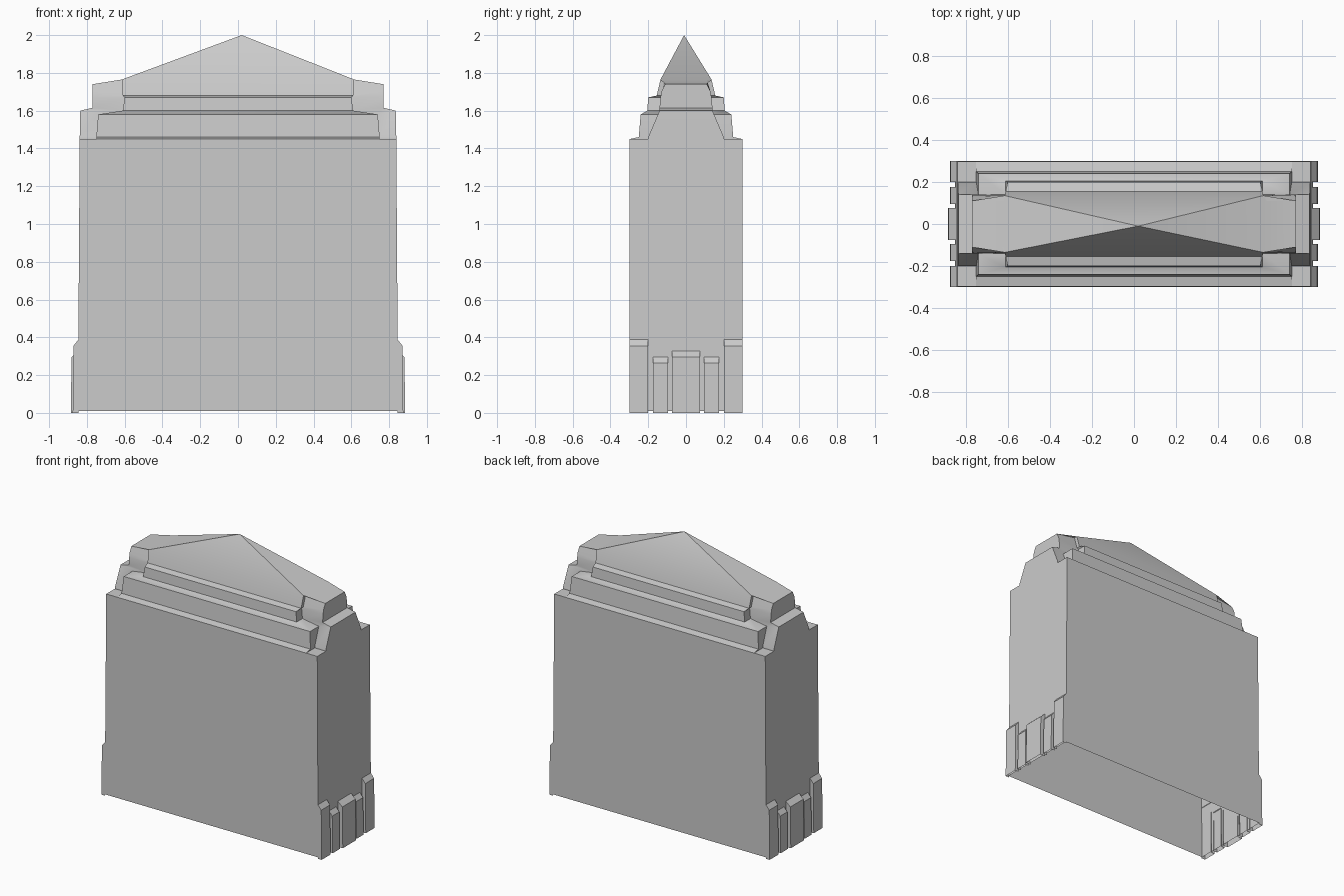
import bpy, bmesh

if "Cube" in bpy.data.objects:
    bpy.data.objects.remove(bpy.data.objects["Cube"])

stone = bpy.data.materials.new("pale grey stone")
stone.diffuse_color = (0.6, 0.6, 0.6, 1)
stone.use_nodes = True
stone.node_tree.nodes["Principled BSDF"].inputs["Base Color"].default_value = stone.diffuse_color


def finish(bm, name):
    bmesh.ops.recalc_face_normals(bm, faces=bm.faces[:])
    me = bpy.data.meshes.new(name)
    bm.to_mesh(me)
    bm.free()
    me.materials.append(stone)
    ob = bpy.data.objects.new(name, me)
    bpy.context.collection.objects.link(ob)
    bpy.context.view_layer.objects.active = ob
    ob.select_set(True)
    bpy.ops.object.shade_smooth_by_angle(angle=0.6)
    ob.select_set(False)
    return ob


def cross(bm, xo, yi, xi, yo, z, zend=None):
    """Cross-shaped plan ring: arms xo by yi along x, xi by yo along y."""
    ze = z if zend is None else zend
    quarter = [(xo, yi, ze), (xi, yi, z), (xi, yo, z)]
    pts = quarter + [(-x, y, h) for x, y, h in quarter[::-1]]
    pts += [(-x, -y, h) for x, y, h in pts]
    return [bm.verts.new(p) for p in pts]


def loft(bm, a, b):
    n = len(a)
    for i in range(n):
        j = (i + 1) % n
        bm.faces.new((a[i], a[j], b[j], b[i]))


# Main hall walls: four sides, open underneath
bm = bmesh.new()


def rect(x, y, z):
    return [bm.verts.new(p) for p in ((x, y, z), (-x, y, z), (-x, -y, z), (x, -y, z))]


low, mid, top = rect(0.85, 0.30, 0.01), rect(0.845, 0.30, 0.40), rect(0.838, 0.298, 1.45)
loft(bm, low, mid)
loft(bm, mid, top)
finish(bm, "hall_walls")

# Stepped upper storeys with projecting ends, rising to a pointed roof
bm = bmesh.new()
tiers = [
    (0.838, 0.20, 0.75, 0.298, 1.45, 1.45),
    (0.838, 0.20, 0.75, 0.25, 1.46, 1.46),
    (0.835, 0.14, 0.74, 0.24, 1.58, 1.60),
    (0.77, 0.14, 0.61, 0.205, 1.60, 1.615),
    (0.77, 0.135, 0.60, 0.20, 1.67, 1.67),
    (0.77, 0.13, 0.61, 0.155, 1.68, 1.70),
    (0.77, 0.11, 0.615, 0.135, 1.765, 1.74),
]
rings = [cross(bm, *t) for t in tiers]
for a, b in zip(rings, rings[1:]):
    loft(bm, a, b)
apex = bm.verts.new((0.02, -0.01, 2.0))
last = rings[-1]
body = [last[i] for i in (2, 3, 8, 9)]
for a, b in zip(body, body[1:] + body[:1]):
    bm.faces.new((a, b, apex))
# Sloping caps of the end blocks
bm.faces.new([last[i] for i in (0, 1, 2, 9, 10, 11)])
bm.faces.new([last[i] for i in (3, 4, 5, 6, 7, 8)])
bmesh.ops.triangulate(bm, faces=[f for f in bm.faces if len(f.verts) > 4])
finish(bm, "stepped_roof")

# Flat corner ledges on top of the walls, beside the projecting ends
bm = bmesh.new()
for sx in (1, -1):
    for sy in (1, -1):
        pts = [(0.75, 0.20), (0.838, 0.20), (0.838, 0.298), (0.75, 0.298)]
        bm.faces.new([bm.verts.new((sx * x, sy * y, 1.45)) for x, y in pts])
for f in bm.faces:
    if f.normal.z < 0:
        f.normal_flip()
finish(bm, "corner_ledges")


# Low sloping buttresses along both ends
def buttress(bm, s, y, w, xo, h):
    prof = [(0.845, 0.0), (xo, 0.0), (xo - 0.004, h - 0.035), (0.843, h)]
    sides = [[bm.verts.new((s * x, y + d * w / 2, z)) for x, z in prof] for d in (-1, 1)]
    a, b = sides
    for i in (1, 2):
        bm.faces.new((a[i], a[i + 1], b[i + 1], b[i]))
    bm.faces.new(a)
    bm.faces.new(b[::-1])


bm = bmesh.new()
for s in (1, -1):
    for y, w, xo, h in ((0, 0.15, 0.885, 0.33), (0.135, 0.08, 0.875, 0.30),
                        (-0.135, 0.08, 0.875, 0.30), (0.25, 0.10, 0.875, 0.39),
                        (-0.25, 0.10, 0.875, 0.39)):
        buttress(bm, s, y, w, xo, h)
finish(bm, "end_buttresses")
